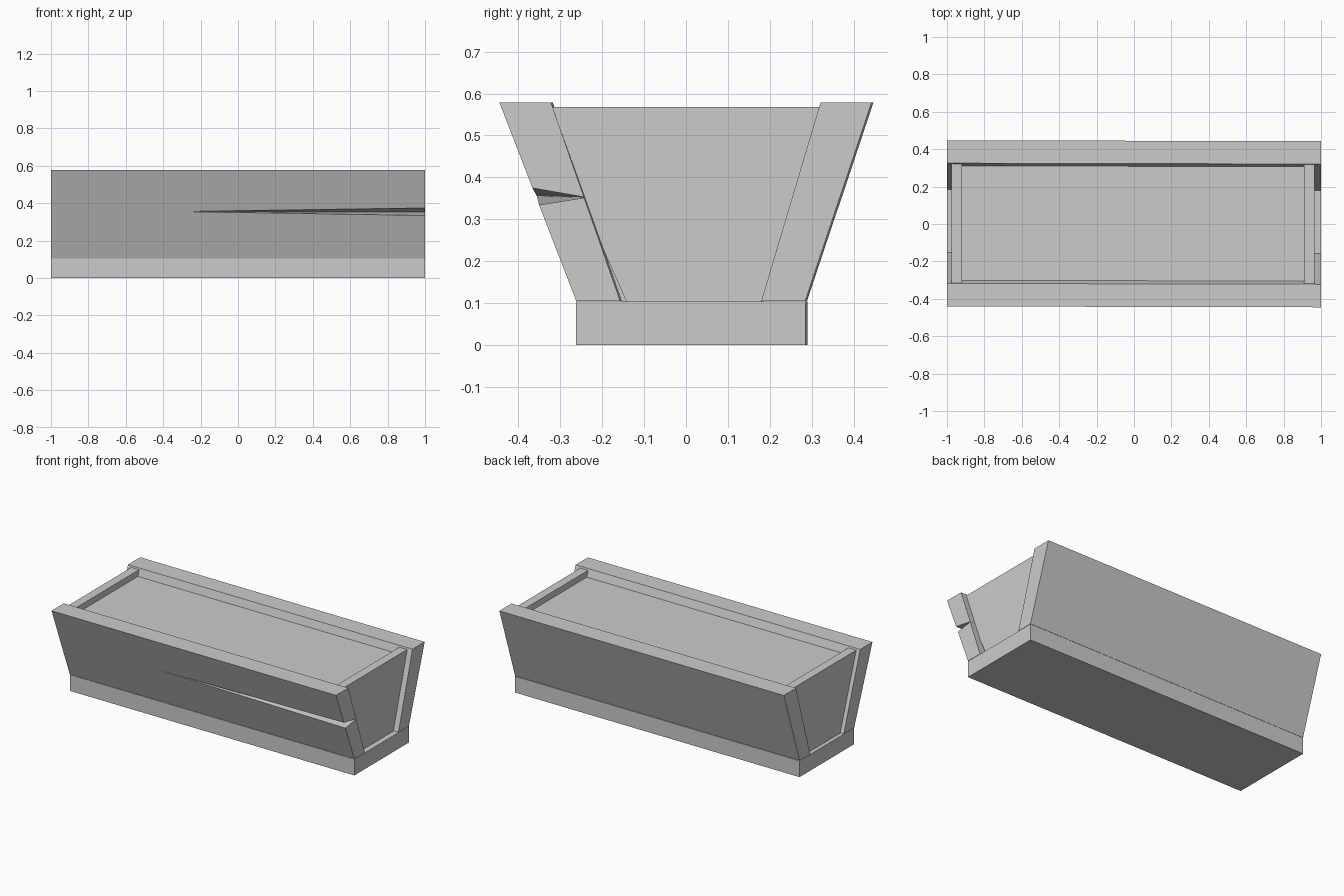
import bpy
import bmesh
from mathutils import Vector

cube = bpy.data.objects.get("Cube")
if cube:
    bpy.data.objects.remove(cube, do_unlink=True)

grey = bpy.data.materials.new("plain grey")
grey.use_nodes = True
colour = (0.6, 0.6, 0.6, 1)
grey.diffuse_color = colour
bsdf = next(n for n in grey.node_tree.nodes if n.type == "BSDF_PRINCIPLED")
bsdf.inputs["Base Color"].default_value = colour

SKEW = -0.0022  # the whole trough sits a touch out of square
BASE_TOP = 0.103


def finish(name, bm):
    bmesh.ops.recalc_face_normals(bm, faces=bm.faces)
    mesh = bpy.data.meshes.new(name)
    bm.to_mesh(mesh)
    bm.free()
    mesh.materials.append(grey)
    obj = bpy.data.objects.new(name, mesh)
    bpy.context.collection.objects.link(obj)
    return obj


def extrude_x(name, profile, x0, x1):
    """Extrude a (y, z) outline along x."""
    bm = bmesh.new()
    face = bm.faces.new([bm.verts.new((x0, y, z)) for y, z in profile])
    out = bmesh.ops.extrude_face_region(bm, geom=[face])
    moved = [v for v in out["geom"] if isinstance(v, bmesh.types.BMVert)]
    bmesh.ops.translate(bm, verts=moved, vec=(x1 - x0, 0, 0))
    for v in bm.verts:
        v.co.y += SKEW * v.co.x
    return finish(name, bm)


# Base slab
extrude_x("base", [(-0.26, 0), (0.288, 0), (0.288, BASE_TOP), (-0.26, BASE_TOP)], -1, 1)

# Leaning side planks
front = extrude_x("front_plank", [(-0.26, 0.105), (-0.155, 0.105),
                                  (-0.32, 0.578), (-0.443, 0.578)], -1, 1)
extrude_x("back_plank", [(0.182, 0.105), (0.287, 0.105),
                         (0.445, 0.578), (0.323, 0.578)], -1, 1)

# Upright end panels set in from the plank ends, one with a chipped corner
top = [(0.32, 0.568), (-0.317, 0.568)]
extrude_x("left_end_panel", [(-0.14, BASE_TOP), (0.182, BASE_TOP)] + top + [(-0.196, 0.23)],
          0.91, 0.965)
extrude_x("right_end_panel", [(-0.155, BASE_TOP), (0.182, BASE_TOP)] + top, -0.975, -0.92)

# Filling surface just under the rim
extrude_x("filling", [(-0.295, 0.5), (0.3, 0.5), (0.309, 0.53), (-0.304, 0.53)], -0.92, 0.91)

# Tapering split in the front plank, cut with an enlarged wedge
tip = Vector((-0.24, -0.35, 0.355))
inner = Vector((1, -0.238, 0.352))
lips = [Vector((1, -0.365, 0.374)), Vector((1, -0.35, 0.334))]
far = tip + 1.1 * (inner - tip)
points = [far, far + 1.3 * (tip - far)] + [far + 1.43 * (p - inner) for p in lips]
bm = bmesh.new()
bmesh.ops.convex_hull(bm, input=[bm.verts.new(p) for p in points])
cutter = finish("split_cutter", bm)
cutter.hide_render = True
mod = front.modifiers.new("split", "BOOLEAN")
mod.operation = "DIFFERENCE"
mod.solver = "EXACT"
mod.object = cutter
graph = bpy.context.evaluated_depsgraph_get()
cut_mesh = bpy.data.meshes.new_from_object(front.evaluated_get(graph))
front.modifiers.clear()
front.data = cut_mesh
bpy.data.objects.remove(cutter, do_unlink=True)
